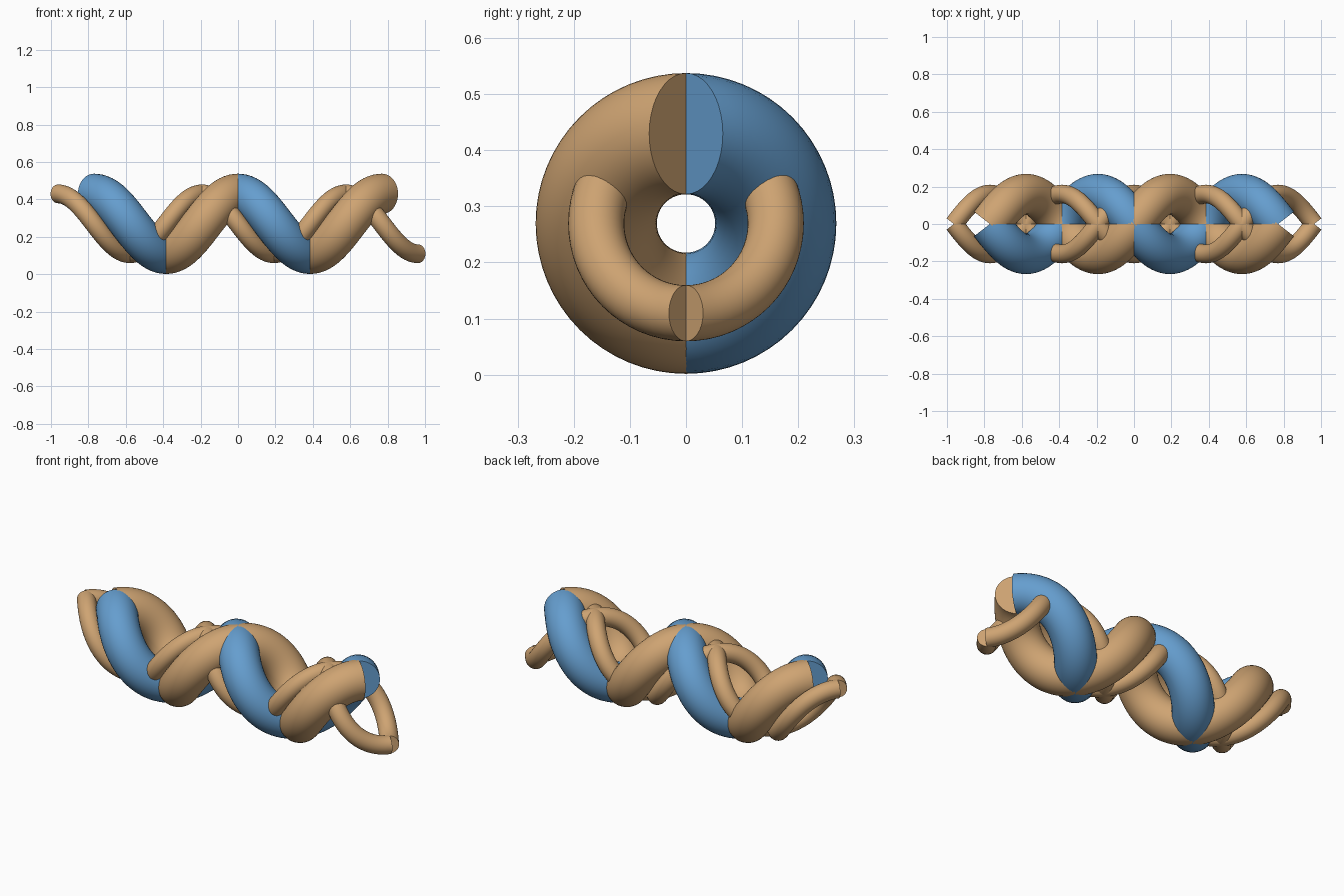
import bpy
import bmesh
from math import sin, cos, pi, tau
from mathutils import Vector

if "Cube" in bpy.data.objects:
    bpy.data.objects.remove(bpy.data.objects["Cube"])

PITCH = 0.77          # length of one full turn
COIL = 0.16           # distance of strand centre from the axis
AXIS_Z = 0.2695
SIDES = 40
STEPS_PER_TURN = 64


def make_material(name, rgb):
    mat = bpy.data.materials.new(name)
    mat.use_nodes = True
    mat.diffuse_color = (*rgb, 1)
    mat.node_tree.nodes["Principled BSDF"].inputs["Base Color"].default_value = (*rgb, 1)
    return mat


def strand(name, tube, turns, start_angle, hand, mat):
    """Capped helical tube along x; hand = +1 or -1 mirrors it across y."""
    bm = bmesh.new()
    steps = int(turns * STEPS_PER_TURN)
    rise = PITCH / tau
    rings = []
    for i in range(steps + 1):
        t = i / steps
        x = (t - 0.5) * turns * PITCH
        a = start_angle + t * turns * tau
        out = Vector((0, hand * sin(a), cos(a)))
        tangent = Vector((rise, hand * COIL * cos(a), -COIL * sin(a))).normalized()
        side = tangent.cross(out)
        centre = Vector((x, 0, AXIS_Z)) + out * COIL
        rings.append([bm.verts.new(centre + tube * (out * cos(b) + side * sin(b)))
                      for b in (tau * k / SIDES for k in range(SIDES))])
    for r0, r1 in zip(rings, rings[1:]):
        for k in range(SIDES):
            n = (k + 1) % SIDES
            bm.faces.new((r0[k], r0[n], r1[n], r1[k]))
    bm.faces.new(rings[0])
    bm.faces.new(rings[-1])
    bmesh.ops.recalc_face_normals(bm, faces=bm.faces)
    mesh = bpy.data.meshes.new(name)
    bm.to_mesh(mesh)
    bm.free()
    mesh.materials.append(mat)
    obj = bpy.data.objects.new(name, mesh)
    bpy.context.collection.objects.link(obj)
    bpy.ops.object.select_all(action='DESELECT')
    obj.select_set(True)
    bpy.context.view_layer.objects.active = obj
    bpy.ops.object.shade_smooth_by_angle(angle=pi / 5)
    return obj


tan = make_material("tan", (0.62, 0.37, 0.17))
blue = make_material("blue", (0.13, 0.34, 0.62))

# Thick pair: two opposite-handed strands crossing at top and bottom
strand("thick_strand_blue", 0.108, 2, 0, -1, blue)
strand("thick_strand_tan", 0.108, 2, 0, 1, tan)

# Thin pair: half a turn longer, a quarter turn out of step
strand("thin_strand_front", 0.05, 2.5, 0, -1, tan)
strand("thin_strand_back", 0.05, 2.5, 0, 1, tan)
